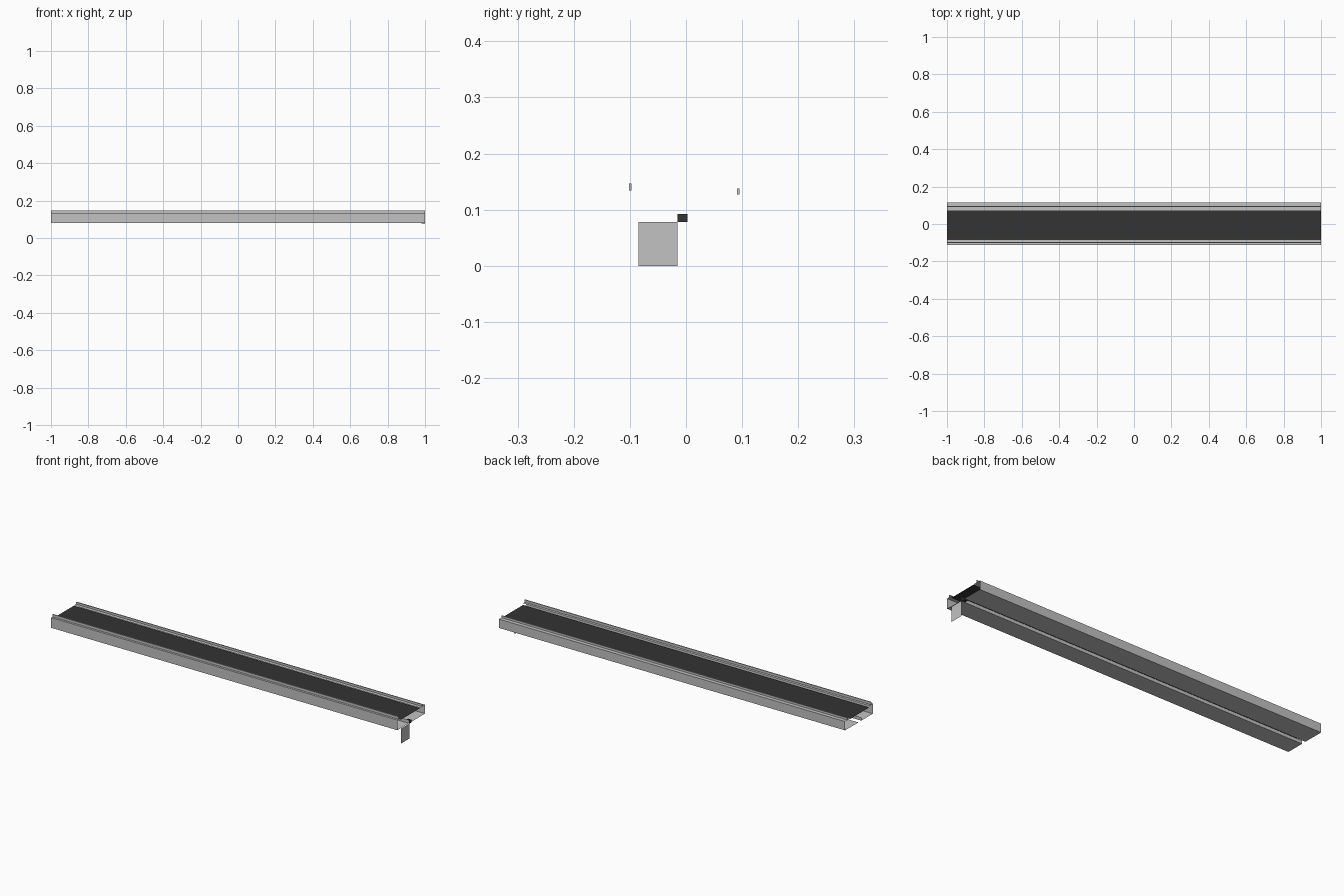
import bpy

cube = bpy.data.objects.get("Cube")
if cube:
    bpy.data.objects.remove(cube)


def material(name, rgb):
    m = bpy.data.materials.new(name)
    m.use_nodes = True
    m.diffuse_color = (*rgb, 1)
    m.node_tree.nodes["Principled BSDF"].inputs["Base Color"].default_value = (*rgb, 1)
    return m


steel = material("light grey steel", (0.54, 0.54, 0.54))
rubber = material("dark rubber", (0.033, 0.033, 0.033))


def build(name, verts, faces, mat):
    mesh = bpy.data.meshes.new(name)
    mesh.from_pydata(verts, [], faces)
    mesh.materials.append(mat)
    obj = bpy.data.objects.new(name, mesh)
    bpy.context.collection.objects.link(obj)
    return obj


def sheet(name, profile, mat, x0=-1, x1=1):
    """Thin folded sheet: an open (y, z) profile swept along x."""
    verts = [(x, y, z) for y, z in profile for x in (x0, x1)]
    faces = [(2 * i, 2 * i + 1, 2 * i + 3, 2 * i + 2) for i in range(len(profile) - 1)]
    return build(name, verts, faces, mat)


def box(name, x, y, z, mat):
    """Box from (min, max) ranges on each axis."""
    verts = [(a, b, c) for a in x for b in y for c in z]
    faces = [(0, 1, 3, 2), (4, 6, 7, 5), (0, 4, 5, 1),
             (2, 3, 7, 6), (0, 2, 6, 4), (1, 5, 7, 3)]
    return build(name, verts, faces, mat)


# Folded side frames: top flange, side panel, bottom flange, return lip
base = 0.081
sheet("front_frame", [(-0.083, 0.134), (-0.113, 0.134), (-0.113, base),
                      (-0.018, base), (-0.018, 0.098)], steel)
sheet("back_frame", [(0.073, 0.127), (0.115, 0.127), (0.115, base),
                     (0.006, base)], steel)

# Running belt
sheet("belt", [(-0.084, 0.125), (0.074, 0.125)], rubber)

# Guide rails, two lengths on each side
for side, x in (("right", (-1, 0)), ("left", (0, 1))):
    box("front_rail_" + side, x, (-0.102, -0.097), (0.134, 0.147), steel)
    box("back_rail_" + side, x, (0.091, 0.095), (0.127, 0.138), steel)

# End bracket plate hanging below the frame, with its dark block
build("end_plate", [(1, -0.085, 0), (1, -0.015, 0), (1, -0.015, 0.078), (1, -0.085, 0.078)],
      [(0, 1, 2, 3)], steel)
box("end_block", (0.98, 1), (-0.015, 0.003), (0.078, 0.092), rubber)
